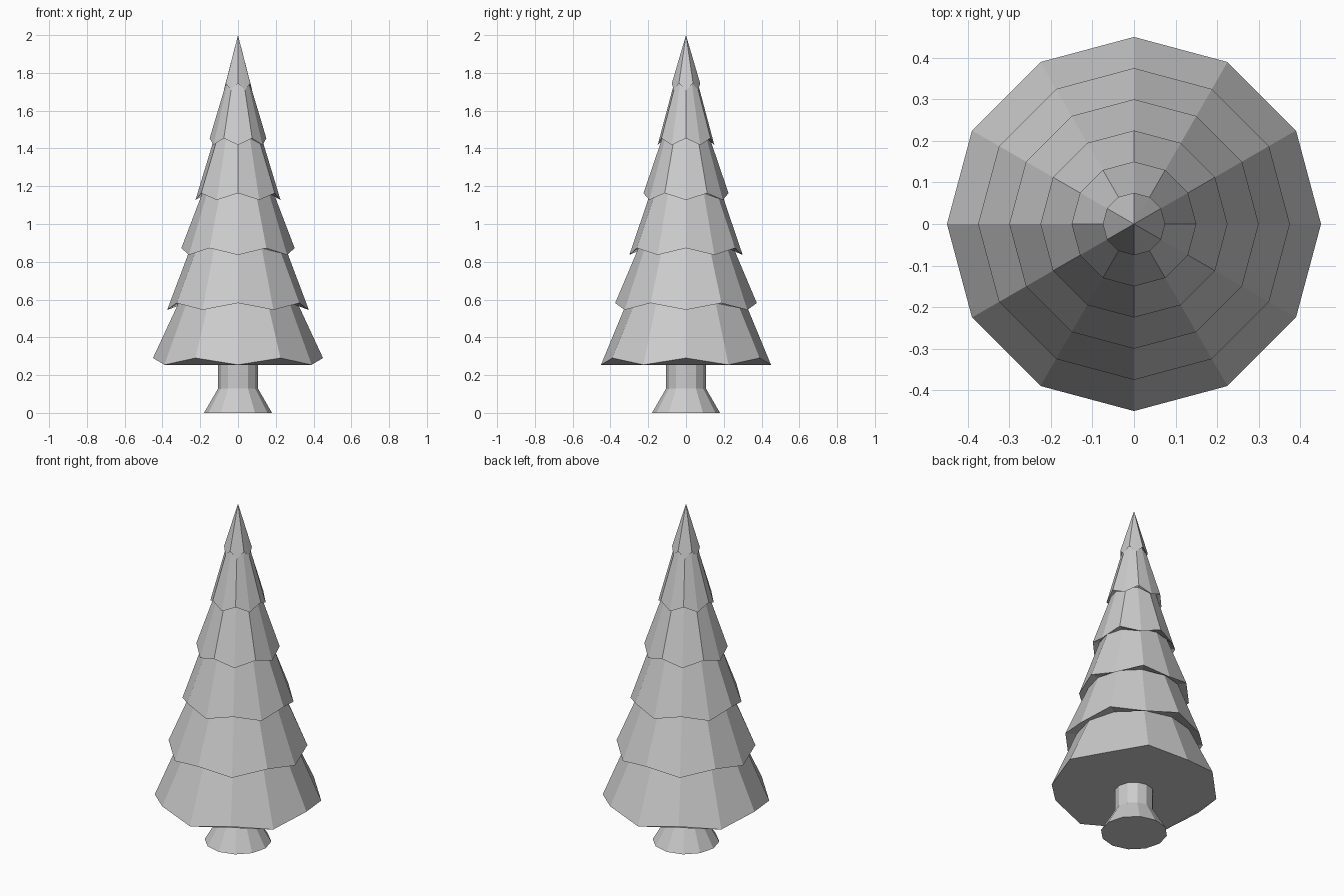
import bpy, bmesh
from math import sin, cos, pi

if "Cube" in bpy.data.objects:
    bpy.data.objects.remove(bpy.data.objects["Cube"])

SIDES = 12


def ring(bm, r, z, zig=0.0, parity=0):
    """Ring of vertices; every second one is raised by zig."""
    return [bm.verts.new((r * cos(2 * pi * i / SIDES), r * sin(2 * pi * i / SIDES),
                          z + (zig if i % 2 == parity else 0.0)))
            for i in range(SIDES)]


def bridge(bm, a, b):
    for i in range(SIDES):
        j = (i + 1) % SIDES
        bm.faces.new((a[i], a[j], b[j], b[i]))


def finish(bm, name):
    bmesh.ops.recalc_face_normals(bm, faces=bm.faces[:])
    mesh = bpy.data.meshes.new(name)
    bm.to_mesh(mesh)
    bm.free()
    bpy.context.collection.objects.link(bpy.data.objects.new(name, mesh))


# Trunk: flared foot, straight upper part
bm = bmesh.new()
rings = [ring(bm, r, z) for r, z in ((0.18, 0.0), (0.105, 0.13), (0.105, 0.28))]
for lower, upper in zip(rings, rings[1:]):
    bridge(bm, lower, upper)
bm.faces.new(rings[0])
bm.faces.new(rings[-1])
finish(bm, "trunk")

# Foliage: six zigzag-edged tiers in one closed skin
TIERS, STEP, BASE, ZIG = 6, 0.2909, 0.2545, 0.036
bm = bmesh.new()
previous = None
for t in range(TIERS):
    radius = 0.45 - 0.075 * t
    z = BASE + STEP * t
    rim = ring(bm, radius, z, ZIG, t % 2)
    if previous is None:
        bm.faces.new(rim)
    else:
        # tuck the top of the tier below under this rim
        neck = ring(bm, radius * 0.84, z + ZIG)
        bridge(bm, previous, neck)
        bridge(bm, neck, rim)
    previous = rim
tip = bm.verts.new((0, 0, 2.0))
for i in range(SIDES):
    bm.faces.new((previous[i], previous[(i + 1) % SIDES], tip))
finish(bm, "foliage")
